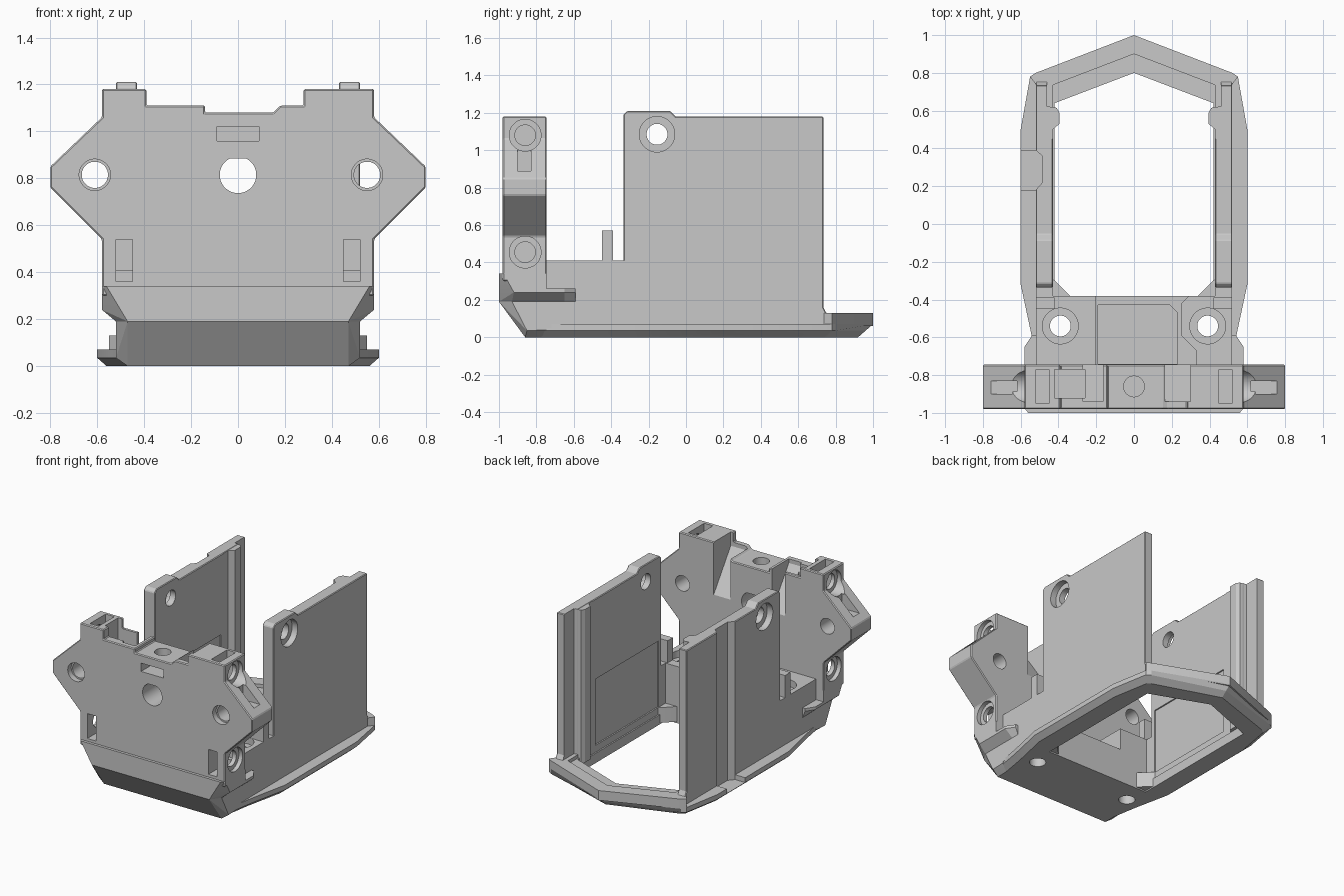
import bpy, bmesh, math

if "Cube" in bpy.data.objects:
    bpy.data.objects.remove(bpy.data.objects["Cube"], do_unlink=True)

grey = bpy.data.materials.new("matte_grey")
grey.use_nodes = True
colour = (0.58, 0.58, 0.58, 1)
grey.diffuse_color = colour
grey.node_tree.nodes["Principled BSDF"].inputs["Base Color"].default_value = colour


def finish(name, bm):
    bmesh.ops.recalc_face_normals(bm, faces=bm.faces)
    me = bpy.data.meshes.new(name)
    bm.to_mesh(me)
    bm.free()
    me.materials.append(grey)
    ob = bpy.data.objects.new(name, me)
    bpy.context.collection.objects.link(ob)
    return ob


def place(axis, p, d):
    u, v = p
    return {"x": (d, u, v), "y": (u, d, v), "z": (u, v, d)}[axis]


def loft(name, axis, layers):
    """Closed solid through matching outlines, each given as (depth, points)."""
    bm = bmesh.new()
    rings = [[bm.verts.new(place(axis, p, d)) for p in pts] for d, pts in layers]
    bm.faces.new(rings[0])
    bm.faces.new(rings[-1])
    n = len(rings[0])
    for lo, hi in zip(rings, rings[1:]):
        for i in range(n):
            j = (i + 1) % n
            bm.faces.new((lo[i], lo[j], hi[j], hi[i]))
    return finish(name, bm)


def prism(name, axis, pts, a, b):
    return loft(name, axis, [(a, pts), (b, pts)])


def box(name, x, y, z):
    return prism(name, "z", [(x[0], y[0]), (x[1], y[0]), (x[1], y[1]), (x[0], y[1])], *z)


def disc(c, r, flat=9, n=32):
    return [(c[0] + r * math.cos(t), min(c[1] + r * math.sin(t), flat))
            for t in (math.tau * (i + 0.5) / n for i in range(n))]


def drill(axis, c, r, a, b, flat=9):
    return prism("cutter", axis, disc(c, r, flat), a, b)


def hull(name, pts):
    bm = bmesh.new()
    for p in pts:
        bm.verts.new(p)
    bmesh.ops.convex_hull(bm, input=bm.verts)
    bmesh.ops.delete(bm, geom=[v for v in bm.verts if not v.link_faces], context="VERTS")
    return finish(name, bm)


def both(pts):
    return [(s * x, y, z) for x, y, z in pts for s in (1, -1)]


def bake(ob):
    dg = bpy.context.evaluated_depsgraph_get()
    me = bpy.data.meshes.new_from_object(ob.evaluated_get(dg))
    ob.modifiers.clear()
    ob.data = me


def bevel(ob, width):
    m = ob.modifiers.new("edge", "BEVEL")
    m.width, m.segments, m.limit_method = width, 1, "ANGLE"
    bake(ob)


def cut(ob, cutters):
    for c in cutters:
        m = ob.modifiers.new("cut", "BOOLEAN")
        m.operation, m.solver, m.object = "DIFFERENCE", "EXACT", c
        bake(ob)
        bpy.data.objects.remove(c, do_unlink=True)


SIDES = ((1, "left"), (-1, "right"))


def span(s, a, b):
    return sorted((s * a, s * b))


# Upright front plate with winged outline and stepped top
right_edge = [(0.58, 0.3), (0.58, 0.54), (0.8, 0.76), (0.8, 0.85), (0.58, 1.06), (0.58, 1.18)]
top_edge = [(0.28, 1.18), (0.28, 1.11), (0.18, 1.11), (0.15, 1.08), (-0.14, 1.08),
            (-0.14, 1.11), (-0.39, 1.11), (-0.39, 1.18)]
plate = prism("front_plate", "y", right_edge + top_edge + [(-x, z) for x, z in right_edge[::-1]],
              -0.98, -0.745)
bevel(plate, 0.006)
# Ramps falling away behind the top lip, either side of the central block
ramp = [(-0.94, 1.3), (-0.94, 1.08), (-0.745, 0.8), (-0.7, 0.74), (-0.7, 1.3)]
cuts = [prism("cutter", "x", ramp, 0.165, 0.3), prism("cutter", "x", ramp, -0.27, -0.165),
        drill("y", (0, 0.815), 0.078, -1.1, -0.6, 0.885),
        drill("z", (0, -0.86), 0.055, 0.99, 1.2),
        box("cutter", (-0.09, 0.09), (-1.1, -0.8), (0.96, 1.02)),
        box("cutter", (-0.42, -0.26), (-0.92, -0.77), (0.75, 1.3))]
for x in (-0.61, 0.55):
    cuts += [drill("y", (x, 0.815), 0.056, -1.1, -0.6), drill("y", (x, 0.815), 0.067, -1.1, -0.94)]
for s, _ in SIDES:
    for z in (0.455, 1.08):
        cuts += [drill("x", (-0.86, z), 0.085, *span(s, 0.55, 0.9)),
                 drill("x", (-0.86, z), 0.055, *span(s, 0.5, 0.9))]
    cuts += [box("cutter", span(s, 0.45, 0.52), (-1.1, -0.77), (0.36, 0.54)),
             box("cutter", span(s, 0.45, 0.52), (-0.95, -0.77), (0.98, 1.3)),
             box("cutter", span(s, 0.62, 0.9), (-0.9, -0.83), (0.89, 1.0))]
cut(plate, cuts)

# Faceted chin: wide brow above a narrower nose
hull("chin_upper", both([(0.56, -1, 0.34), (0.58, -0.975, 0.34), (0.58, -0.92, 0.24), (0.47, -1, 0.19),
                         (0.52, -0.93, 0.19), (0.58, -0.745, 0.34), (0.58, -0.745, 0.24),
                         (0.52, -0.745, 0.19)]))
hull("chin_lower", both([(0.47, -1, 0.19), (0.52, -0.93, 0.19), (0.47, -0.86, 0), (0.52, -0.85, 0.035),
                         (0.52, -0.745, 0.19), (0.52, -0.745, 0.04), (0.47, -0.745, 0)]))

# Base rail: chamfered ring with a pointed rear
half = [(0.5, -0.84), (0.54, -0.6), (0.6, -0.32), (0.6, 0.5), (0.55, 0.78), (0.52, 0.8)]


def outline(inset, tip):
    h = [(x - inset, y - (inset if y > 0 else 0)) for x, y in half]
    return h + [(0, tip)] + [(-x, y) for x, y in h[::-1]]


rail = loft("base_rail", "z", [(0, outline(0.04, 0.92)), (0.035, outline(0, 0.96)),
                               (0.07, outline(0, 1.0))])
rear_lip = prism("rear_lip", "z", [(0.55, 0.78), (0.52, 0.8), (0, 1.0), (-0.52, 0.8), (-0.55, 0.78),
                                   (-0.42, 0.6), (0.42, 0.6)], 0.06, 0.13)
opening = [(0.42, -0.38), (0.42, 0.64), (0, 0.8), (-0.42, 0.64), (-0.42, -0.38)]
for part in (rail, rear_lip):
    cut(part, [prism("cutter", "z", opening, -0.1, 0.3)])
cut(rear_lip, [prism("cutter", "z", [(0.47, 0.5), (0.47, 0.72), (0, 0.9), (-0.47, 0.72),
                                     (-0.47, 0.5)], 0.105, 0.3)])

# Raised front floor with a low central channel and screw holes
floor = box("front_floor", (-0.52, 0.52), (-0.8, -0.38), (0.05, 0.41))
channel = [(-0.2, -0.3), (-0.2, -0.745), (0.33, -0.745), (0.33, -0.67), (0.25, -0.59),
           (0.25, -0.42), (0.3, -0.37), (0.3, -0.3)]
cuts = [prism("cutter", "z", channel, 0.25, 0.6),
        prism("cutter", "z", [(-0.19, -0.43), (-0.19, -0.74), (0.23, -0.74), (0.23, -0.47),
                              (0.19, -0.43)], 0.23, 0.6)]
holes = []
for s, _ in SIDES:
    c = (s * 0.39, -0.54)
    cuts += [drill("z", c, 0.055, -0.1, 0.6), drill("z", c, 0.095, 0.36, 0.6)]
    holes.append(drill("z", c, 0.055, -0.1, 0.5))
cut(floor, cuts)
cut(rail, holes)

# Mirrored side parts
wall_profile = [(-0.335, 0.05), (-0.335, 1.19), (-0.315, 1.21), (-0.085, 1.21), (-0.055, 1.18),
                (0.735, 1.18), (0.735, 0.16), (0.75, 0.13), (0.77, 0.12), (0.77, 0.05)]
for s, side in SIDES:
    wall = prism(side + "_wall", "x", wall_profile, *span(s, 0.43, 0.52))
    bevel(wall, 0.005)
    boss = (-0.155, 1.085)
    wall_cuts = [drill("x", boss, 0.056, *span(s, 0.3, 0.7)),
                 drill("x", boss, 0.095, *span(s, 0.475, 0.7)),
                 box("cutter", span(s, 0.3, 0.46), (0.62, 0.9), (0.13, 1.3)),
                 box("cutter", span(s, 0.3, 0.44), (-0.3, 0.42), (0.12, 0.6))]
    # Vertical channel on the right side only
    if s < 0:
        groove = [(-0.7, 0.18), (-0.52, 0.18), (-0.485, 0.22), (-0.485, 0.36), (-0.52, 0.39), (-0.7, 0.39)]
        wall_cuts.append(prism("cutter", "z", groove, -0.1, 1.3))
        cut(rail, [prism("cutter", "z", groove, 0.035, 1.3)])
    cut(wall, wall_cuts)

    # Inner rear pillar
    prism(side + "_pillar", "z", [(s * x, y) for x, y in
          [(0.47, 0.44), (0.43, 0.45), (0.43, 0.5), (0.395, 0.53), (0.395, 0.59), (0.41, 0.615),
           (0.47, 0.625)]], 0.07, 1.178)
    # Short link from floor to wall, post and corner gusset
    box(side + "_link", span(s, 0.43, 0.52), (-0.39, -0.33), (0.05, 0.41))
    box(side + "_post", span(s, 0.42, 0.52), (-0.45, -0.39), (0.25, 0.57))
    prism(side + "_gusset", "z", [(s * 0.33, -0.39), (s * 0.45, -0.39), (s * 0.45, -0.28),
                                  (s * 0.42, -0.3)], 0.01, 0.12)
    # Flared ledge beside the chin
    flare = [(s * x, z) for x, z in [(0.5, 0.19), (0.52, 0.19), (0.58, 0.24), (0.58, 0.26), (0.5, 0.26)]]
    tail = [(s * min(abs(x), 0.54), z) for x, z in flare]
    loft(side + "_ledge", "y", [(-0.9, flare), (-0.65, flare), (-0.59, tail)])

for ob in bpy.context.collection.objects:
    if ob.type == "MESH":
        ob.select_set(True)
        bpy.context.view_layer.objects.active = ob
bpy.ops.object.shade_smooth_by_angle(angle=math.radians(15))
